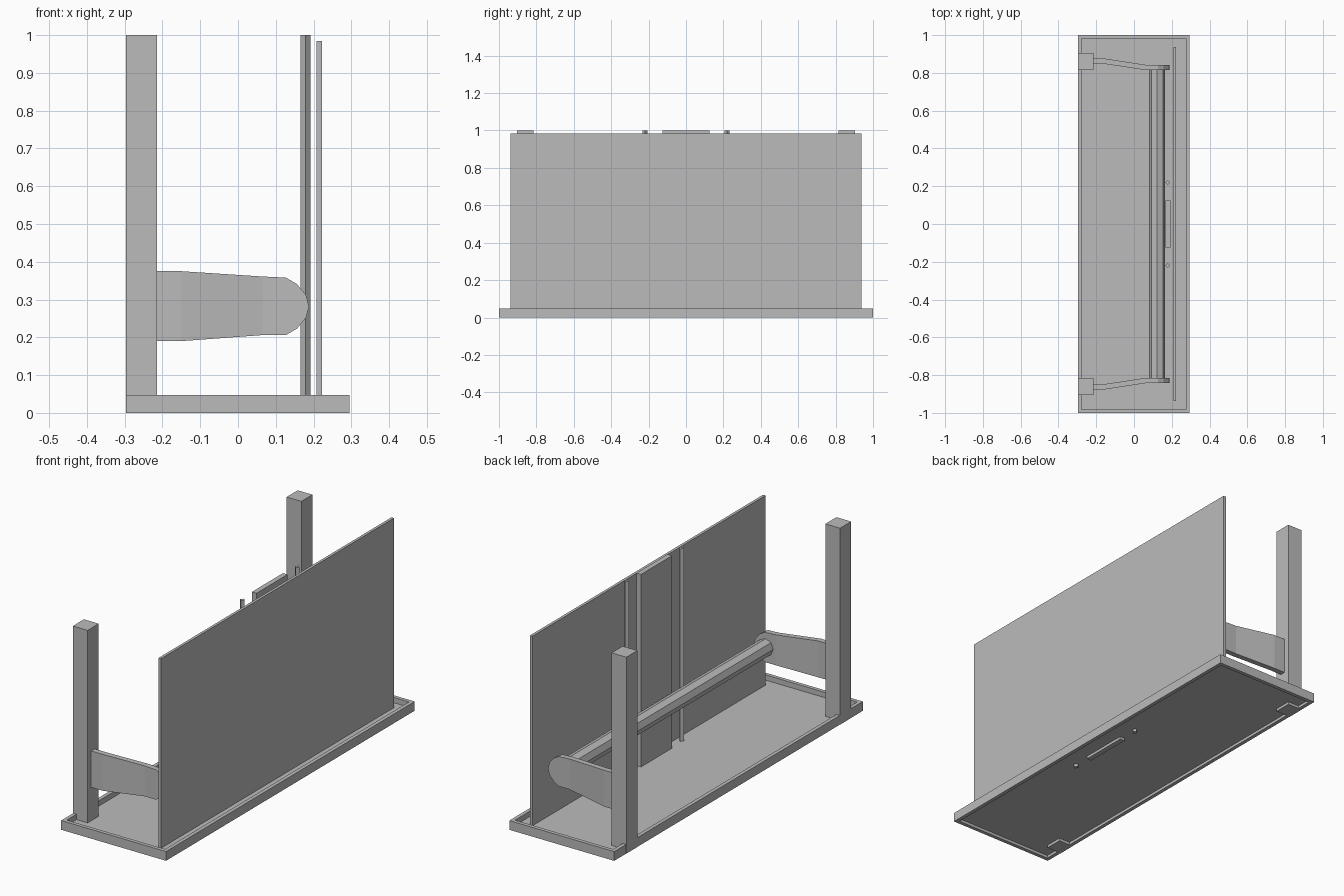
import bpy, bmesh, math
from mathutils import Matrix

old = bpy.data.objects.get("Cube")
if old:
    bpy.data.objects.remove(old, do_unlink=True)

grey = bpy.data.materials.new("plain grey")
grey.use_nodes = True
grey.diffuse_color = (0.5, 0.5, 0.5, 1)
grey.node_tree.nodes["Principled BSDF"].inputs["Base Color"].default_value = (0.5, 0.5, 0.5, 1)


def finish(name, bm):
    bmesh.ops.recalc_face_normals(bm, faces=bm.faces)
    mesh = bpy.data.meshes.new(name)
    bm.to_mesh(mesh)
    bm.free()
    mesh.materials.append(grey)
    obj = bpy.data.objects.new(name, mesh)
    bpy.context.collection.objects.link(obj)
    return obj


def box_mesh(x, y, z):
    bm = bmesh.new()
    bmesh.ops.create_cube(bm, size=1)
    for v in bm.verts:
        for i, (lo, hi) in enumerate((x, y, z)):
            v.co[i] = lo if v.co[i] < 0 else hi
    return bm


def box(name, x, y, z):
    return finish(name, box_mesh(x, y, z))


# Base tray: recessed on top and slightly underneath
bm = box_mesh((-0.296, 0.295), (-1, 1), (0, 0.047))
bm.normal_update()
for face in [f for f in bm.faces if abs(f.normal.z) > 0.9]:
    up = face.normal.z > 0
    bmesh.ops.inset_individual(bm, faces=[face], thickness=0.027)
    # Duplicate the inner loop and sink it for vertical walls
    floor = bmesh.ops.extrude_discrete_faces(bm, faces=[face])["faces"][0]
    for v in floor.verts:
        v.co.z = 0.02 if up else 0.014
finish("base_tray", bm)

# Tall panel and the central strip behind it
box("tall_panel", (0.208, 0.222), (-0.937, 0.937), (0.018, 0.985))
box("centre_strip", (0.166, 0.192), (-0.125, 0.125), (0, 1))

# Arm outline in x and z, rounded at the bar end
upper = [(-0.22, 0.375), (-0.15, 0.375), (0.065, 0.361), (0.127, 0.358),
         (0.156, 0.341), (0.18, 0.312), (0.188, 0.282)]
lower = [(0.18, 0.252), (0.156, 0.223), (0.127, 0.206), (0.065, 0.206),
         (-0.15, 0.19), (-0.22, 0.19)]


def arm_offset(x):
    """Inner side of the arm, cranked inward along its length."""
    t = min(max((x + 0.15) / 0.215, 0), 1)
    return 0.847 - 0.033 * t


def arm(name, side):
    bm = bmesh.new()
    # Vertical sections pair each upper point with its lower partner
    pairs = list(zip(upper[:6], reversed(lower)))
    tip = upper[6]
    rings = []
    for a, b in pairs + [(tip, None)]:
        ring = []
        for p in (a, b):
            if p:
                y = arm_offset(p[0])
                ring.append([bm.verts.new((p[0], side * (y + t), p[1])) for t in (0, 0.028)])
        rings.append(ring)
    for r, s in zip(rings, rings[1:]):
        for k in (0, 1):
            if len(s) == 2:
                bm.faces.new((r[0][k], s[0][k], s[1][k], r[1][k]))
            else:
                bm.faces.new((r[0][k], s[0][k], r[1][k]))
        for i in (0, 1):
            j = min(i, len(s) - 1)
            bm.faces.new((r[i][0], s[j][0], s[j][1], r[i][1]))
    first = rings[0]
    bm.faces.new((first[0][0], first[0][1], first[1][1], first[1][0]))
    finish(name, bm)


# Mirrored posts, arms and slim diamond rods
for label, side in (("left", 1), ("right", -1)):
    box(label + "_post", (-0.297, -0.214), sorted((side * 0.815, side * 0.904)), (0, 1))
    arm(label + "_arm", side)
    bm = bmesh.new()
    bmesh.ops.create_cone(bm, cap_ends=True, segments=4, radius1=0.013, radius2=0.013, depth=1,
                          matrix=Matrix.Translation((0.179, side * 0.22, 0.5)))
    for v in bm.verts:
        v.co.z = round(v.co.z)
    finish(label + "_rod", bm)

# Eight-sided bar between the arms
bm = bmesh.new()
bmesh.ops.create_cone(bm, cap_ends=True, segments=8, radius1=0.043, radius2=0.043, depth=1.632,
                      matrix=Matrix.Translation((0.122, 0, 0.283)) @ Matrix.Rotation(math.pi / 2, 4, 'X'))
finish("cross_bar", bm)
